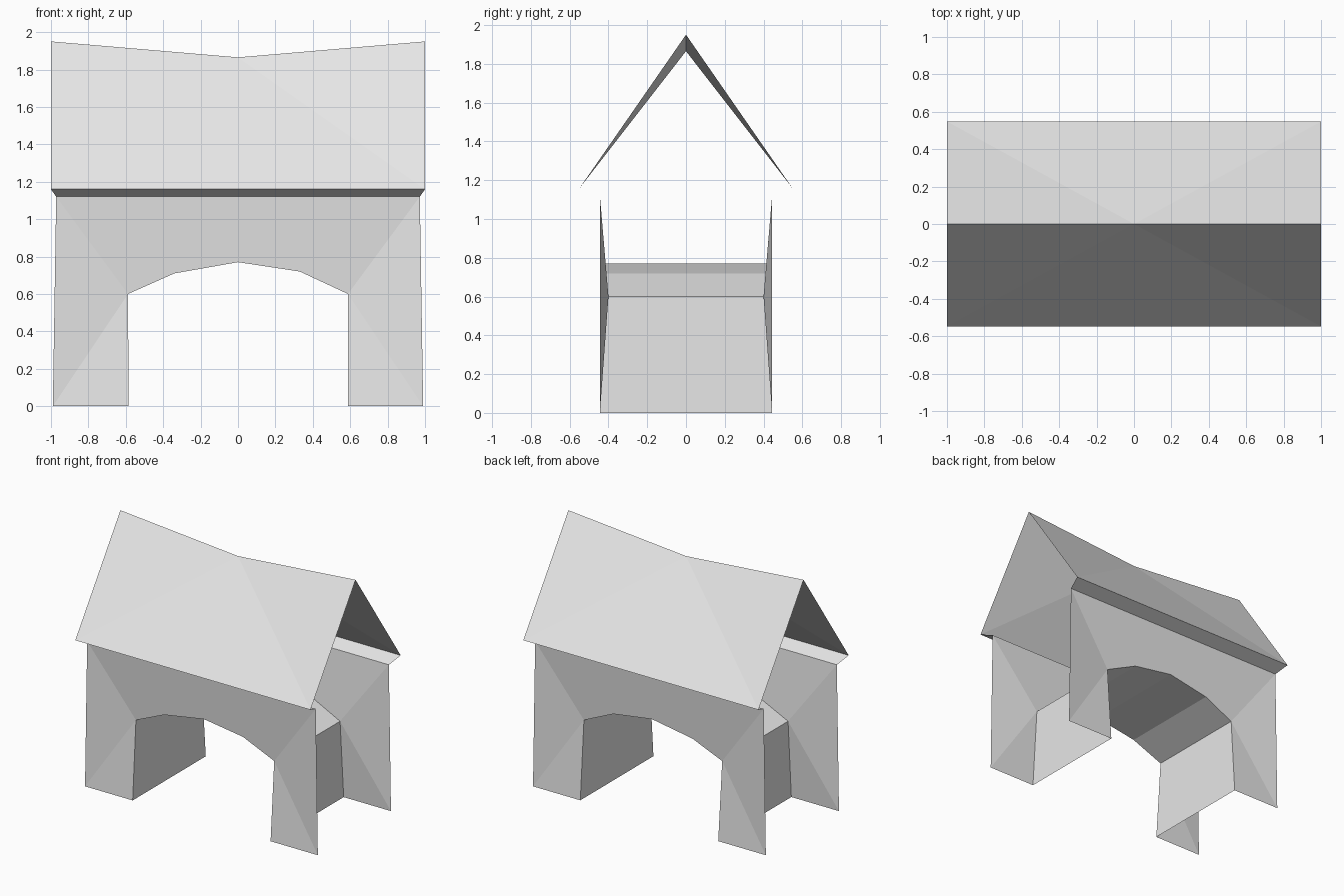
import bpy

# Remove the default cube
cube = bpy.data.objects.get("Cube")
if cube:
    bpy.data.objects.remove(cube, do_unlink=True)

# Single plain grey
grey = bpy.data.materials.new("light grey")
grey.use_nodes = True
COLOUR = (0.8, 0.8, 0.8, 1)
grey.diffuse_color = COLOUR
grey.node_tree.nodes["Principled BSDF"].inputs["Base Color"].default_value = COLOUR


def add_sheet(name, verts, faces, flip=False):
    """Thin flat-shaded sheet; flip reverses the winding for the back side."""
    if flip:
        faces = [f[::-1] for f in faces]
    mesh = bpy.data.meshes.new(name)
    mesh.from_pydata(verts, [], faces)
    mesh.materials.append(grey)
    mesh.update()
    obj = bpy.data.objects.new(name, mesh)
    bpy.context.collection.objects.link(obj)
    return obj


# Main levels and half widths
SPRING_Z, WALL_Z, EAVE_Z = 0.6, 1.12, 1.16
RIDGE_Z, SAG_Z = 1.95, 1.865
EAVE_Y, WALL_Y, PINCH_Y = 0.548, 0.444, 0.4
WALL_X, FOOT_X = 0.972, 0.99

# Opening profile (x, z): foot, spring, arch, spring, foot
ARCH = [(-0.585, 0), (-0.588, SPRING_Z), (-0.34, 0.71), (0, 0.77),
        (0.33, 0.72), (0.588, SPRING_Z), (0.588, 0)]


def arch_edge(side):
    """Opening edge on one wall, pinched inwards at the spring line."""
    points = []
    for x, z in ARCH:
        if z == 0:
            y = WALL_Y
        else:
            y = PINCH_Y + (WALL_Y - PINCH_Y) * (z - SPRING_Z) / (WALL_Z - SPRING_Z)
        points.append((x, side * y, z))
    return points


for label, s in (("front", -1), ("back", 1)):
    back = s > 0

    # Wall with two legs and the spandrel above the arch
    corners = [(-FOOT_X, s * WALL_Y, 0), (-WALL_X, s * WALL_Y, WALL_Z),
               (FOOT_X, s * WALL_Y, 0), (WALL_X, s * WALL_Y, WALL_Z)]
    add_sheet(label + "_wall", arch_edge(s) + corners,
              [(7, 0, 1), (7, 1, 8), (9, 5, 6), (9, 10, 5),
               (8, 1, 2, 3, 4, 5, 10)], back)

    # Sloping eave under the roof edge
    add_sheet(label + "_eave",
              [corners[1], corners[3], (1, s * EAVE_Y, EAVE_Z), (-1, s * EAVE_Y, EAVE_Z)],
              [(0, 1, 2, 3)], back)

    # Roof slope with a sagging ridge
    add_sheet(label + "_roof_slope",
              [(-1, s * EAVE_Y, EAVE_Z), (1, s * EAVE_Y, EAVE_Z),
               (1, 0, RIDGE_Z), (0, 0, SAG_Z), (-1, 0, RIDGE_Z)],
              [(0, 1, 3), (0, 3, 4), (1, 2, 3)], back)

# Vault and inner leg faces joining the two walls
n = len(ARCH)
add_sheet("arch_vault", arch_edge(-1) + arch_edge(1),
          [(i, i + n, i + n + 1, i + 1) for i in range(n - 1)])
